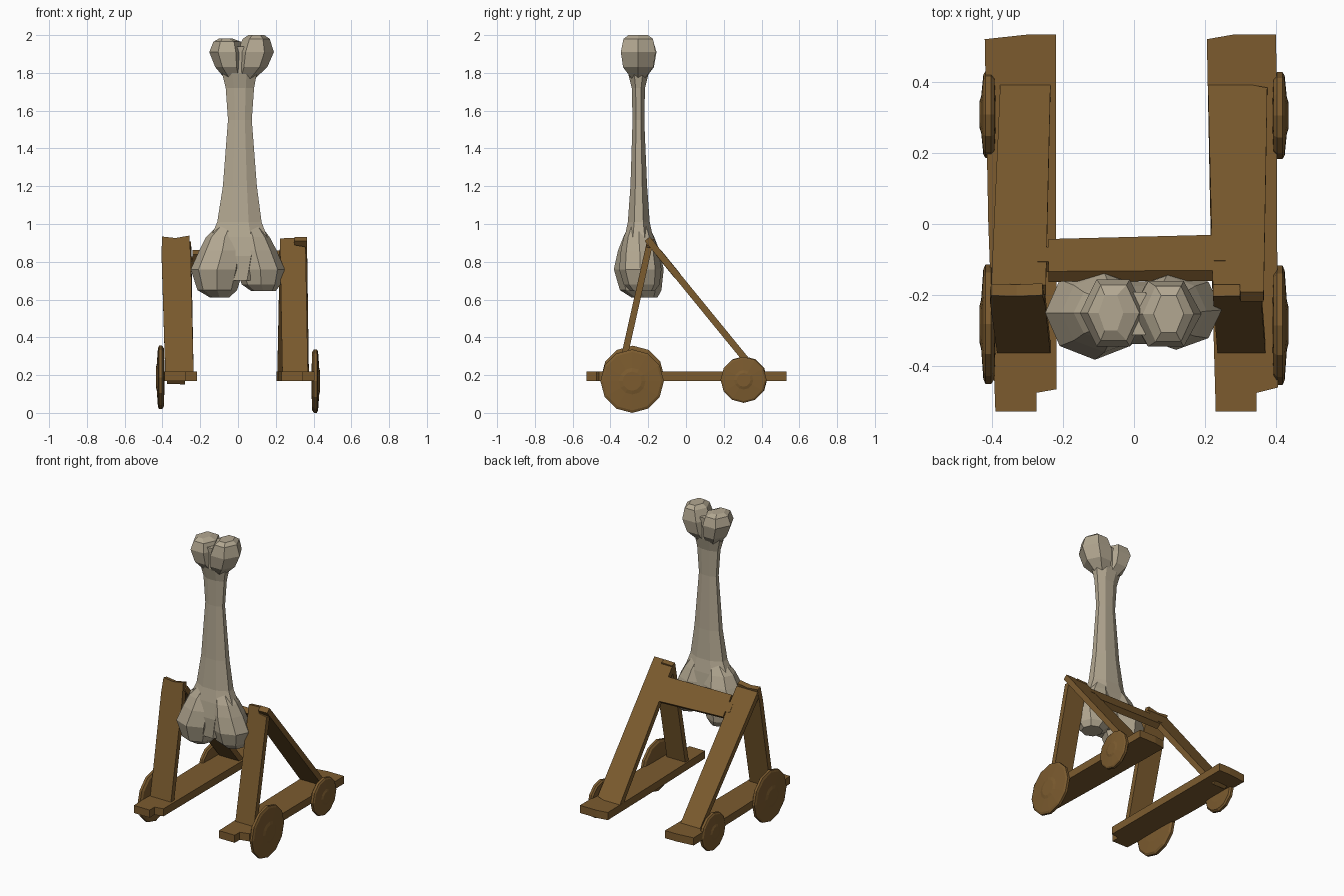
import bpy, bmesh, math
from mathutils import Vector


def material(name, rgb):
    m = bpy.data.materials.new(name)
    m.diffuse_color = (*rgb, 1)
    return m


WOOD = material("brown wood", (0.2, 0.105, 0.028))
BONE = material("pale bone", (0.45, 0.39, 0.285))


def finish(name, bm, mat):
    bmesh.ops.recalc_face_normals(bm, faces=bm.faces[:])
    me = bpy.data.meshes.new(name)
    bm.to_mesh(me)
    bm.free()
    me.materials.append(mat)
    ob = bpy.data.objects.new(name, me)
    bpy.context.collection.objects.link(ob)
    return ob


def skin(bm, rings):
    """Bridge a list of vertex-position rings and cap both ends."""
    vs = [[bm.verts.new(p) for p in r] for r in rings]
    n = len(vs[0])
    for a, b in zip(vs, vs[1:]):
        for i in range(n):
            j = (i + 1) % n
            bm.faces.new((a[i], a[j], b[j], b[i]))
    bm.faces.new(vs[0])
    bm.faces.new(vs[-1])


def board(name, outline, a, b, thick):
    """Flat plank: outline is (x, t), t runs from a to b in the (y, z) plane."""
    a, b = Vector((0, *a)), Vector((0, *b))
    d = b - a
    nrm = Vector((1, 0, 0)).cross(d).normalized() * thick / 2
    mid = [a + d * t + Vector((x, 0, 0)) for x, t in outline]
    bm = bmesh.new()
    skin(bm, [[p - nrm for p in mid], [p + nrm for p in mid]])
    return finish(name, bm, WOOD)


# Ground rails with chipped ends (t = y)
RAIL = ((0, 0.193), (1, 0.193))
board("left_rail", [(-0.42, 0.52), (-0.3, 0.533), (-0.22, 0.533), (-0.218, -0.465),
                    (-0.275, -0.475), (-0.275, -0.527), (-0.39, -0.527), (-0.41, 0)], *RAIL, 0.05)
board("right_rail", [(0.205, 0.52), (0.28, 0.533), (0.4, 0.533), (0.405, -0.46),
                     (0.345, -0.475), (0.345, -0.527), (0.23, -0.527), (0.215, 0)], *RAIL, 0.05)

# Front legs (t = z)
LEG = ((-0.394, 0), (-0.169, 1))
board("left_front_leg", [(-0.385, 0.2), (-0.235, 0.2), (-0.25, 0.82), (-0.258, 0.935),
                         (-0.33, 0.922), (-0.402, 0.93), (-0.405, 0.84)], *LEG, 0.034)
board("right_front_leg", [(0.235, 0.2), (0.37, 0.2), (0.358, 0.875), (0.3, 0.885),
                          (0.298, 0.923), (0.222, 0.92)], *LEG, 0.034)

# Rear braces and the cross bar lying in their plane (t = y)
BRACE = ((0, 0.67), (1, -0.555))
board("left_rear_brace", [(-0.402, -0.19), (-0.248, -0.185), (-0.235, 0.385), (-0.28, 0.388),
                          (-0.28, 0.415), (-0.375, 0.412), (-0.38, 0.3)], *BRACE, 0.035)
board("right_rear_brace", [(0.222, -0.19), (0.295, -0.19), (0.3, -0.205), (0.365, -0.205),
                           (0.375, 0.37), (0.29, 0.385), (0.208, 0.387)], *BRACE, 0.035)
board("cross_bar", [(-0.272, -0.12), (-0.24, -0.12), (-0.24, -0.148), (0.225, -0.145),
                    (0.225, -0.118), (0.258, -0.118), (0.258, -0.1), (0.23, -0.1),
                    (0.23, -0.045), (-0.24, -0.057), (-0.24, -0.08), (-0.272, -0.08)],
      *BRACE, 0.038)


# Wheels: lathed 12-sided discs with a bevelled rim and a low hub
def wheel(name, side, y, z, r):
    prof = [(-0.02, 0.5), (-0.017, 0.92), (-0.008, 1), (0.008, 1), (0.014, 0.92),
            (0.02, 0.42), (0.025, 0.3)]
    rings = []
    for dx, f in prof:
        rings.append([(side * (0.41 + dx), y + f * r * math.cos(k * math.pi / 6),
                       z + f * r * math.sin(k * math.pi / 6)) for k in range(12)])
    bm = bmesh.new()
    skin(bm, rings)
    finish(name, bm, WOOD)


wheel("left_front_wheel", -1, -0.282, 0.188, 0.168)
wheel("right_front_wheel", 1, -0.285, 0.168, 0.168)
wheel("left_rear_wheel", -1, 0.308, 0.178, 0.122)
wheel("right_rear_wheel", 1, 0.305, 0.175, 0.122)


# Bone: lofted shaft with two knobs at each end
def loft(name, rows, sides, turn=0.0):
    """Rows are (z, x_min, x_max, y_centre, half_depth)."""
    ang = [(k + turn) * 2 * math.pi / sides for k in range(sides)]
    sx = max(math.cos(a) for a in ang)
    sy = max(math.sin(a) for a in ang)
    bm = bmesh.new()
    skin(bm, [[((x0 + x1) / 2 + (x1 - x0) / 2 * math.cos(a) / sx, yc + hd * math.sin(a) / sy, z)
               for a in ang] for z, x0, x1, yc, hd in rows])
    finish(name, bm, BONE)


loft("bone_shaft", [(0.7, -0.08, 0.1, -0.25, 0.08), (0.83, -0.15, 0.16, -0.25, 0.088),
                    (0.93, -0.145, 0.155, -0.25, 0.075), (1.01, -0.11, 0.125, -0.25, 0.058),
                    (1.2, -0.08, 0.1, -0.25, 0.044), (1.55, -0.053, 0.073, -0.252, 0.031),
                    (1.72, -0.065, 0.085, -0.252, 0.035), (1.8, -0.085, 0.1, -0.252, 0.055),
                    (1.94, -0.04, 0.06, -0.252, 0.06)], 8, 0.5)
loft("bone_top_left_knob", [(1.77, -0.07, 0.03, -0.25, 0.035), (1.83, -0.12, 0.03, -0.25, 0.08),
                            (1.91, -0.152, 0.035, -0.25, 0.094), (1.965, -0.13, 0.015, -0.25, 0.078),
                            (1.982, -0.1, -0.03, -0.25, 0.05)], 6)
loft("bone_top_right_knob", [(1.77, -0.01, 0.09, -0.253, 0.035), (1.83, -0.01, 0.155, -0.253, 0.08),
                             (1.91, -0.01, 0.19, -0.253, 0.092), (1.98, 0.025, 0.168, -0.253, 0.078),
                             (2.0, 0.055, 0.14, -0.253, 0.052)], 6)
loft("bone_bottom_left_knob", [(0.612, -0.15, -0.045, -0.22, 0.07), (0.65, -0.215, -0.005, -0.24, 0.11),
                               (0.76, -0.25, 0.03, -0.25, 0.132), (0.86, -0.205, 0.04, -0.25, 0.11),
                               (0.93, -0.17, 0.03, -0.25, 0.082), (1.0, -0.1, 0.02, -0.25, 0.05)], 8)
loft("bone_bottom_right_knob", [(0.645, 0.07, 0.2, -0.23, 0.065), (0.68, 0.02, 0.225, -0.235, 0.095),
                                (0.76, -0.01, 0.247, -0.242, 0.112), (0.86, -0.02, 0.205, -0.245, 0.1),
                                (0.93, -0.01, 0.168, -0.25, 0.08), (1.0, 0.0, 0.115, -0.25, 0.05)], 8)
